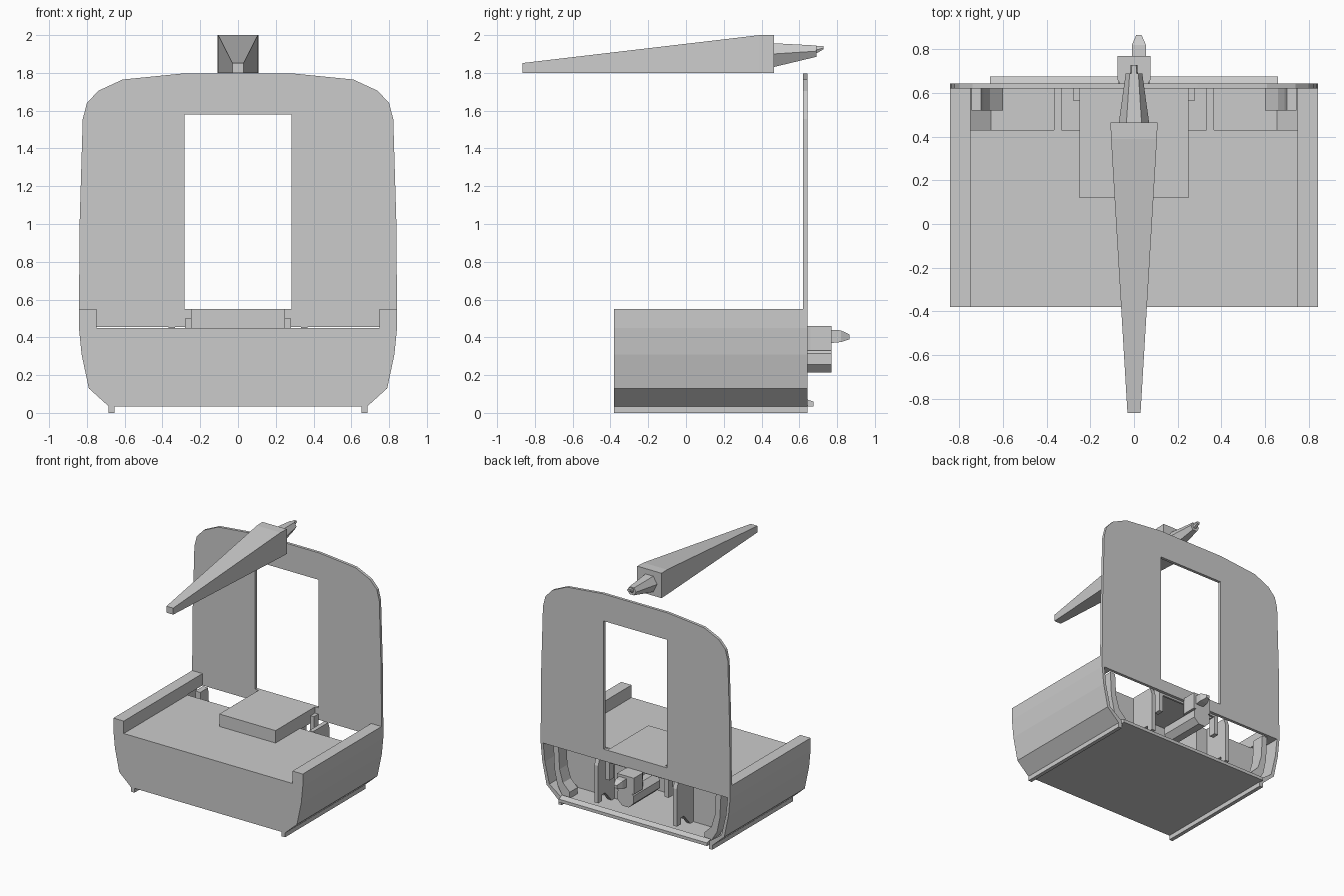
import bpy, bmesh, math

if "Cube" in bpy.data.objects:
    bpy.data.objects.remove(bpy.data.objects["Cube"])

grey = bpy.data.materials.new("plain_grey")
grey.diffuse_color = (0.6, 0.6, 0.6, 1)
grey.use_nodes = True
grey.node_tree.nodes["Principled BSDF"].inputs["Base Color"].default_value = grey.diffuse_color


def loft(name, rings):
    """Closed solid through rings of equal point count."""
    bm = bmesh.new()
    vs = [[bm.verts.new(p) for p in r] for r in rings]
    n = len(vs[0])
    for a, b in zip(vs, vs[1:]):
        for i in range(n):
            j = (i + 1) % n
            bm.faces.new((a[i], a[j], b[j], b[i]))
    bm.faces.new(vs[0])
    bm.faces.new(vs[-1])
    bmesh.ops.recalc_face_normals(bm, faces=bm.faces)
    me = bpy.data.meshes.new(name)
    bm.to_mesh(me)
    bm.free()
    me.materials.append(grey)
    ob = bpy.data.objects.new(name, me)
    bpy.context.collection.objects.link(ob)
    return ob


def prism(name, outline, y0, y1):
    """Extrude an (x, z) outline along y."""
    return loft(name, [[(x, y, z) for x, z in outline] for y in (y0, y1)])


def box(name, x0, x1, y0, y1, z0, z1):
    return prism(name, [(x0, z0), (x1, z0), (x1, z1), (x0, z1)], y0, y1)


def mirrored(half):
    return half + [(-x, z) for x, z in reversed(half)]


def cut(ob, cutter):
    m = ob.modifiers.new("cut", 'BOOLEAN')
    m.operation = 'DIFFERENCE'
    m.solver = 'EXACT'
    m.object = cutter
    bpy.context.view_layer.objects.active = ob
    bpy.ops.object.modifier_apply(modifier=m.name)
    bpy.data.objects.remove(cutter)


# shared hull outline (right half, bottom to deck height)
hull = [(0.655, 0.035), (0.655, 0), (0.685, 0), (0.685, 0.035),
        (0.79, 0.13), (0.828, 0.31), (0.842, 0.45)]
cavity = mirrored([(0.655, 0.06), (0.765, 0.14), (0.805, 0.31), (0.82, 0.455)])

# lower body with side rails
body = prism("lower_body", mirrored(hull + [(0.842, 0.55), (0.75, 0.55), (0.75, 0.45)]),
             -0.38, 0.62)
# raised hatch box on the deck, hollow underneath
hatch = box("hatch_box", -0.25, 0.25, 0.12, 0.62, 0.44, 0.55)
cut(body, prism("rear_cutter", cavity, 0.43, 0.8))
cut(body, box("middle_cutter", -0.235, 0.235, 0.135, 0.5, 0.06, 0.5))
cut(hatch, box("hatch_cutter", -0.235, 0.235, 0.135, 0.605, 0.3, 0.53))

# back wall with doorway and lower opening
wall = prism("back_wall", mirrored(hull + [
    (0.842, 0.55), (0.838, 1.02), (0.822, 1.555), (0.80, 1.64),
    (0.74, 1.705), (0.61, 1.765), (0.29, 1.797)]), 0.62, 0.643)
cut(wall, box("door_cutter", -0.283, 0.283, 0.5, 0.8, 0.55, 1.58))
cut(wall, prism("opening_cutter", cavity, 0.5, 0.8))

# rear sill
loft("rear_sill", [[(x, 0.63, 0.035), (x, 0.675, 0.035), (x, 0.675, 0.06), (x, 0.63, 0.075)]
                   for x in (-0.66, 0.66)])

# fins, small brackets and curved ribs inside the rear recess
rib = [(0.70, 0.45), (0.69, 0.27), (0.66, 0.17), (0.60, 0.11), (0.60, 0.06),
       (0.66, 0.06), (0.71, 0.14), (0.735, 0.26), (0.745, 0.45)]
fin = [(0.43, 0.06), (0.47, 0.06), (0.55, 0.15), (0.59, 0.15), (0.59, 0.10),
       (0.64, 0.10), (0.64, 0.40), (0.62, 0.455), (0.43, 0.455)]
for s, side in ((1, "right"), (-1, "left")):
    prism("curved_rib_" + side, [(s * x, z) for x, z in rib], 0.52, 0.62)
    loft("fin_" + side, [[(s * x, y, z) for y, z in fin] for x in (0.333, 0.367)])
    box("small_bracket_" + side, s * 0.245, s * 0.28, 0.565, 0.62, 0.30, 0.50)

# coupler: eight-sided bar, head block and tip
bar = [(0.078 * math.cos(math.radians(22.5 + 45 * i)),
        0.285 + 0.078 * math.sin(math.radians(22.5 + 45 * i))) for i in range(8)]
prism("coupler_bar", bar, 0.43, 0.77)
loft("coupler_head", [[(-w, y, 0.33), (w, y, 0.33), (w, y, 0.46), (-w, y, 0.46)]
                      for y, w in ((0.62, 0.05), (0.66, 0.075), (0.77, 0.075))])
loft("coupler_tip", [[(a, y, c), (b, y, c), (b, y, d), (a, y, d)] for y, a, b, c, d in (
    (0.77, -0.01, 0.055, 0.37, 0.44), (0.82, -0.01, 0.055, 0.375, 0.437),
    (0.865, 0.01, 0.035, 0.39, 0.415))])

# floating tapered beam with square rear end
loft("tapered_beam", [[(-w, y, 1.8), (w, y, 1.8), (w, y, h), (-w, y, h)] for y, w, h in (
    (-0.866, 0.03, 1.852), (0.39, 0.105, 2.0), (0.465, 0.108, 2.0))])


# six-sided nozzle behind the beam
def hexring(y, w, t, z0, zm, z1):
    return [(-t, y, z0), (t, y, z0), (w, y, zm), (t, y, z1), (-t, y, z1), (-w, y, zm)]


loft("beam_nozzle", [hexring(0.46, 0.07, 0.035, 1.83, 1.90, 1.957),
                     hexring(0.69, 0.038, 0.02, 1.885, 1.915, 1.945)])
loft("nozzle_tip", [hexring(0.685, 0.018, 0.012, 1.90, 1.92, 1.942),
                    hexring(0.728, 0.015, 0.01, 1.925, 1.932, 1.942)])
